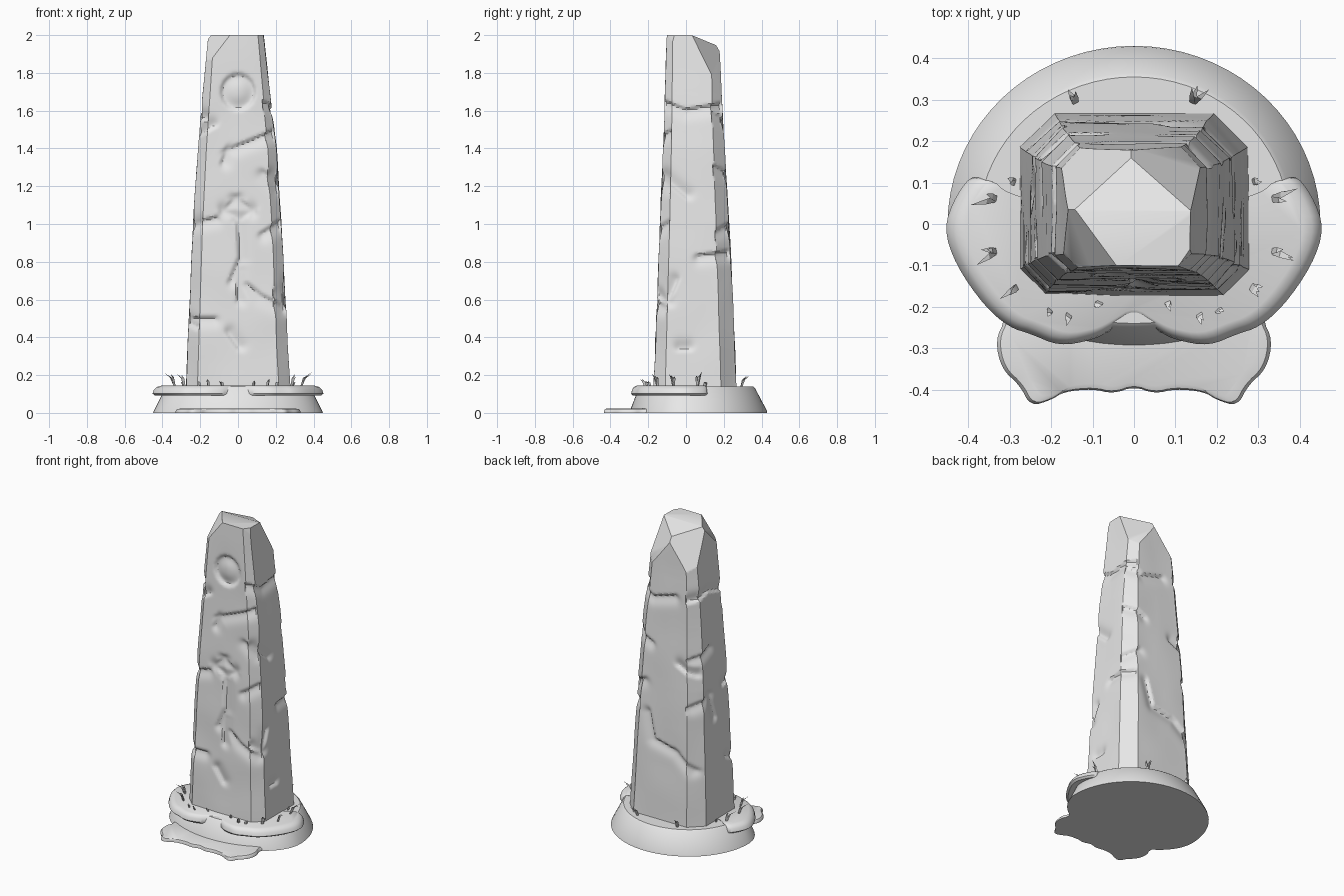
import bpy, bmesh, math, random
from mathutils import Vector, noise

random.seed(4)
if "Cube" in bpy.data.objects:
    bpy.data.objects.remove(bpy.data.objects["Cube"])

stone = bpy.data.materials.new("pale grey stone")
stone.use_nodes = True
stone.diffuse_color = (0.8, 0.8, 0.8, 1)
stone.node_tree.nodes["Principled BSDF"].inputs["Base Color"].default_value = (0.8, 0.8, 0.8, 1)


def finish(bm, name, angle=30):
    bmesh.ops.recalc_face_normals(bm, faces=bm.faces)
    mesh = bpy.data.meshes.new(name)
    bm.to_mesh(mesh)
    bm.free()
    mesh.materials.append(stone)
    ob = bpy.data.objects.new(name, mesh)
    bpy.context.collection.objects.link(ob)
    bpy.ops.object.select_all(action='DESELECT')
    ob.select_set(True)
    bpy.context.view_layer.objects.active = ob
    bpy.ops.object.shade_smooth_by_angle(angle=math.radians(angle))
    return ob


def loft(bm, rings):
    """Skin a stack of closed rings and cap both ends."""
    loops = [[bm.verts.new(p) for p in ring] for ring in rings]
    n = len(loops[0])
    for a, b in zip(loops, loops[1:]):
        for i in range(n):
            j = (i + 1) % n
            bm.faces.new((a[i], a[j], b[j], b[i]))
    bm.faces.new(loops[0][::-1])
    bm.faces.new(loops[-1])


def rounded(points, times=2):
    """Corner-cut a closed outline."""
    for _ in range(times):
        out = []
        for p, q in zip(points, points[1:] + points[:1]):
            p, q = Vector(p), Vector(q)
            out += [p.lerp(q, 0.25), p.lerp(q, 0.75)]
        points = out
    return points


def mirrored(half):
    """Complete an outline given from its front centre round to its back centre on +x."""
    return half + [(-x, y) for x, y in reversed(half) if x > 0]


# Plinth: round at the back, flattened at the front, sloping sides
def oval(rx, front, back, z, n=72):
    ring = []
    for i in range(n):
        a = math.tau * i / n
        s = math.sin(a)
        ring.append((rx * math.cos(a), s * (back if s > 0 else front), z))
    return ring


bm = bmesh.new()
loft(bm, [oval(0.45, 0.3, 0.43, 0), oval(0.445, 0.297, 0.428, 0.012),
          oval(0.385, 0.25, 0.365, 0.132), oval(0.375, 0.24, 0.355, 0.14)])
finish(bm, "plinth")


# Overhanging lobed ledge and low ground apron
def slab(name, half, centre_y, layers, times):
    bm = bmesh.new()
    outline = rounded(mirrored(half), times)
    loft(bm, [[(x * s, centre_y + (y - centre_y) * s, z) for x, y in outline] for s, z in layers])
    return finish(bm, name, 40)


slab("ledge", [(0, -0.22), (0.06, -0.26), (0.1, -0.28), (0.18, -0.295), (0.25, -0.265),
               (0.3, -0.25), (0.36, -0.2), (0.43, -0.1), (0.46, -0.01), (0.43, 0.07),
               (0.385, 0.125), (0.34, 0.08), (0.2, 0.05), (0, 0.05)],
     0, [(0.86, 0.1), (0.97, 0.092), (1, 0.102), (0.985, 0.122), (0.95, 0.137), (0.9, 0.144)], 2)
slab("apron", [(0, -0.392), (0.05, -0.41), (0.1, -0.398), (0.17, -0.405), (0.2, -0.425),
               (0.25, -0.44), (0.275, -0.39), (0.32, -0.35), (0.335, -0.28), (0.31, -0.23),
               (0.33, -0.18), (0.2, -0.12), (0, -0.12)],
     -0.25, [(1, 0), (1, 0.01), (0.975, 0.02), (0.9, 0.024)], 2)

# Pillar cracks, as (position along the face, height); the left side of a line slopes gently
circle = [(0.08 * math.cos(math.tau * i / 16), 1.7 + 0.085 * math.sin(math.tau * i / 16)) for i in range(17)]
cracks = {
    "front": [
        circle,
        [(-0.08, 1.07), (0.01, 1.02), (0.08, 1.07), (-0.01, 1.14), (-0.08, 1.07)],
        [(0.19, 1.49), (0.07, 1.44), (-0.06, 1.39), (-0.08, 1.33)],
        [(0, 1), (0.01, 0.82), (-0.04, 0.7)], [(0, 0.76), (0, 0.6)],
        [(0.24, 0.56), (0.12, 0.62), (0.05, 0.68)],
        [(-0.13, 0.5), (-0.24, 0.5)], [(-0.05, 0.42), (0, 0.35)],
        [(-0.12, 1.03), (-0.25, 1)], [(0.24, 1.02), (0.13, 0.95)],
        [(0.22, 1.2), (0.14, 1.27)], [(-0.2, 1.48), (-0.13, 1.52)]],
    "left": [
        [(0.18, 1.63), (0, 1.6), (-0.13, 1.65)], [(-0.12, 1.25), (0, 1.15)],
        [(0.22, 0.85), (0.07, 0.83)], [(-0.15, 0.62), (-0.1, 0.58), (-0.05, 0.7)],
        [(-0.03, 0.34), (0.01, 0.34)]],
    "back": [
        [(0.2, 1.6), (0.1, 1.54), (-0.05, 1.58)], [(0.2, 1.3), (0.1, 1.25)],
        [(-0.2, 1.1), (-0.1, 1.15)], [(0.1, 0.8), (0.06, 0.64), (-0.1, 0.6), (-0.22, 0.5)],
        [(0.24, 0.95), (0.15, 1)]],
    "right": [
        [(-0.12, 1.55), (0.05, 1.6), (0.18, 1.57)], [(0.2, 1.2), (0.08, 1.25)],
        [(-0.14, 1), (-0.05, 0.97)], [(0.22, 0.9), (0.1, 0.96), (0.05, 0.8)],
        [(-0.15, 0.45), (-0.05, 0.5)]]}
# Each pillar side feels the cracks of its own face; bevels feel both neighbours
side_faces = [("front",), ("front", "left"), ("left",), ("left", "back"),
              ("back",), ("back", "right"), ("right",), ("right", "front")]


def carve_depth(u, z, lines):
    deepest = 0
    p = Vector((u, z))
    for line in lines:
        if not min(q[1] for q in line) - 0.1 < z < max(q[1] for q in line) + 0.1:
            continue
        for a, b in zip(line, line[1:]):
            a, d = Vector(a), Vector(b) - Vector(a)
            t = max(0, min(1, (p - a).dot(d) / d.length_squared))
            dist = (p - a - d * t).length + 1e-6
            lean = (d.x * (p - a).y - d.y * (p - a).x) / d.length / dist
            width = 0.026 + 0.016 * lean
            deepest = max(deepest, 0.015 * math.exp(-(dist / width) ** 2))
    return deepest


# Pillar taper: height, right x, left x, front y, back y
taper = [(0.1, -0.277, 0.277, -0.172, 0.27), (1, -0.238, 0.23, -0.137, 0.228),
         (1.4, -0.212, 0.203, -0.122, 0.205), (1.7, -0.184, 0.168, -0.11, 0.187),
         (2.05, -0.153, 0.13, -0.1, 0.17)]


def bounds(z):
    for a, b in zip(taper, taper[1:]):
        if z <= b[0]:
            t = (z - a[0]) / (b[0] - a[0])
            return [p + (q - p) * t for p, q in zip(a[1:], b[1:])]


def pillar_ring(z):
    x0, x1, y0, y1 = bounds(z)
    f, b = 0.22 * x1, 0.3 * x1
    corners = [(x0 + f, y0), (x1 - f, y0), (x1, y0 + f), (x1, y1 - b),
               (x1 - b, y1), (x0 + b, y1), (x0, y1 - b), (x0, y0 + f)]
    ring = []
    for k in range(8):
        p, q = Vector(corners[k]), Vector(corners[(k + 1) % 8])
        out = Vector((q.y - p.y, p.x - q.x)).normalized()
        count = 7 if k % 2 else 36
        for i in range(count):
            v = p.lerp(q, i / count)
            depth = max(carve_depth(v.x if face in ("front", "back") else v.y, z, cracks[face])
                        for face in side_faces[k])
            depth += 0.004 * noise.noise(Vector((v.x * 5, v.y * 5, z * 4)))
            v -= out * depth
            ring.append((v.x, v.y, z))
    return ring


bm = bmesh.new()
rows = 180
loft(bm, [pillar_ring(0.1 + 1.95 * i / rows) for i in range(rows + 1)])
# Broken top: flat crown, back slope and chipped corners
for point, normal in [((0, 0, 2), (0, 0, 1)), ((0, 0.03, 2), (0, 0.38, 0.92)),
                      ((0.11, 0.05, 2), (0.5, 0.74, 0.42)),
                      ((-0.12, 0.05, 2), (-0.52, 0.74, 0.42)),
                      ((-0.05, -0.09, 2), (-0.68, -0.5, 0.54)),
                      ((0.115, -0.09, 2), (0.8, -0.55, 0.25))]:
    cut = bmesh.ops.bisect_plane(bm, geom=bm.verts[:] + bm.edges[:] + bm.faces[:], dist=1e-5,
                                 plane_co=point, plane_no=normal, clear_outer=True)
    rim = [e for e in bm.edges if e.is_boundary]
    if rim:
        bmesh.ops.holes_fill(bm, edges=rim, sides=0)
finish(bm, "pillar")

# Grass tufts around the foot: x, y, blade length
tufts = [(0.33, 0.06, 0.09), (0.33, -0.065, 0.08), (0.28, -0.15, 0.08), (0.2, -0.205, 0.04),
         (0.155, -0.215, 0.05), (0.08, -0.185, 0.04), (0.285, 0.1, 0.04), (0.14, 0.29, 0.07)]
bm = bmesh.new()
for side in (-1, 1):
    for x, y, length in tufts:
        out = Vector((side * x, y, 0)).normalized()
        for _ in range(3):
            turn = random.uniform(-0.5, 0.5)
            lean = Vector((out.x - out.y * turn, out.y + out.x * turn, 0)) * random.uniform(0.3, 0.75)
            root = Vector((side * x, y, 0.135))
            across = Vector((-out.y, out.x, 0)) * 0.007
            mid = root + (lean * 0.4 + Vector((0, 0, 0.6))) * length
            tip = root + (lean + Vector((0, 0, 0.85))) * length * random.uniform(0.8, 1.1)
            base = [bm.verts.new(p) for p in (root - across, root + across, root + out * 0.008)]
            belly = [bm.verts.new(p) for p in (mid - across, mid + across, mid + out * 0.006)]
            top = bm.verts.new(tip)
            for i in range(3):
                j = (i + 1) % 3
                bm.faces.new((base[i], base[j], belly[j], belly[i]))
                bm.faces.new((belly[i], belly[j], top))
            bm.faces.new(base[::-1])
finish(bm, "grass_tufts")
